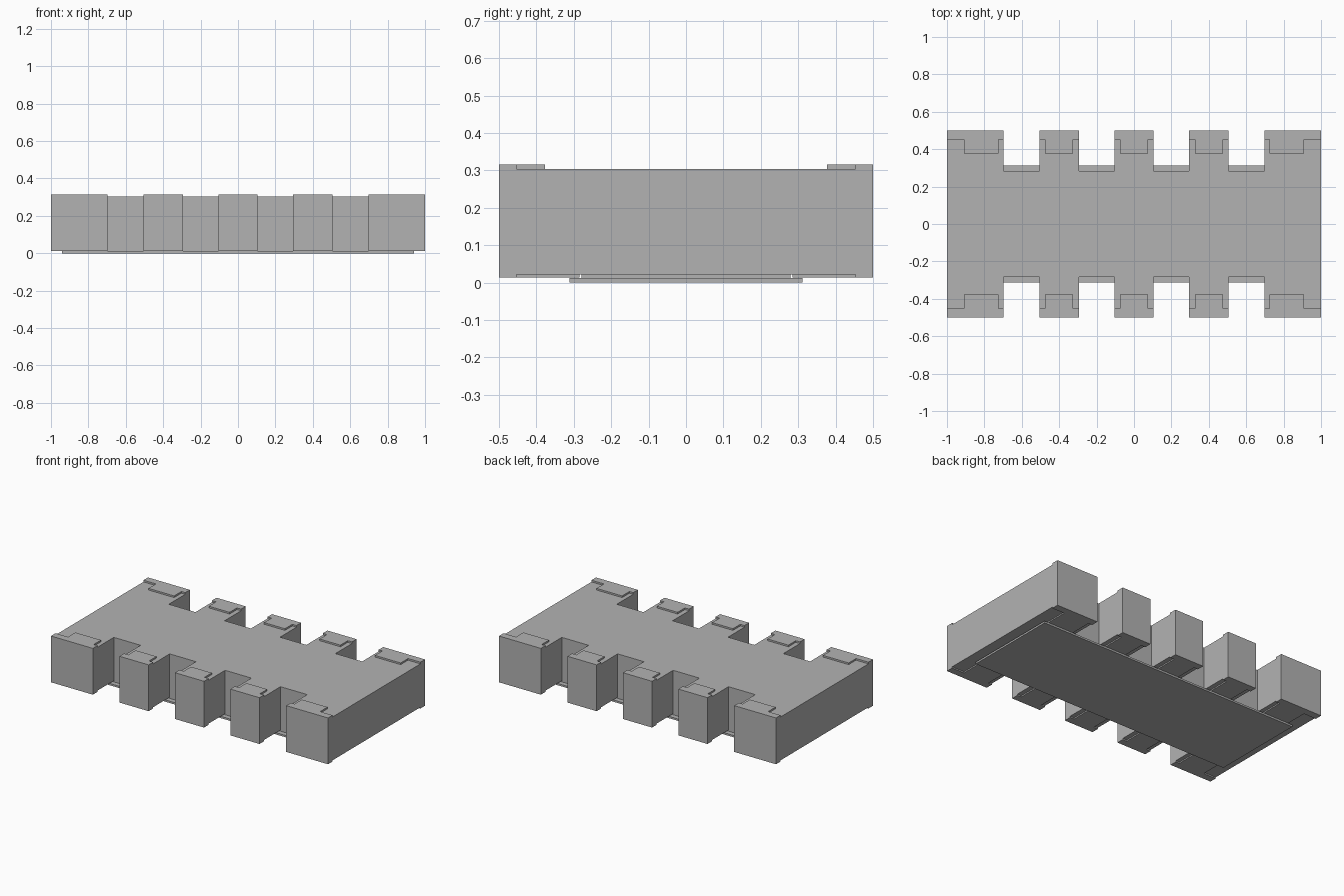
import bpy
import bmesh

if "Cube" in bpy.data.objects:
    bpy.data.objects.remove(bpy.data.objects["Cube"])

grey = bpy.data.materials.new("plain grey")
grey.use_nodes = True
colour = (0.45, 0.45, 0.45, 1)
grey.diffuse_color = colour
grey.node_tree.nodes["Principled BSDF"].inputs["Base Color"].default_value = colour


def prism(name, outline, z0, z1):
    """Extrude a closed xy outline from z0 to z1."""
    bm = bmesh.new()
    base = bm.faces.new([bm.verts.new((x, y, z0)) for x, y in outline])
    top = bmesh.ops.extrude_face_region(bm, geom=[base])["geom"]
    verts = [v for v in top if isinstance(v, bmesh.types.BMVert)]
    bmesh.ops.translate(bm, verts=verts, vec=(0, 0, z1 - z0))
    bmesh.ops.recalc_face_normals(bm, faces=bm.faces)
    mesh = bpy.data.meshes.new(name)
    bm.to_mesh(mesh)
    bm.free()
    mesh.materials.append(grey)
    ob = bpy.data.objects.new(name, mesh)
    bpy.context.collection.objects.link(ob)
    return ob


def rect(x0, x1, y0, y1):
    return [(x0, y0), (x1, y0), (x1, y1), (x0, y1)]


NOTCH_Y, CAP_Y, EDGE_Y = 0.283, 0.453, 0.5
BODY_Z, TERMINAL_Z = (0.021, 0.304), (0.013, 0.315)

# Tooth extents along x, each with the narrower tab that reaches inward
teeth = [(-1.0, -0.698, -0.91, -0.725)]
teeth += [(c - 0.105, c + 0.105, c - 0.075, c + 0.075) for c in (-0.4, 0, 0.4)]
teeth += [(0.698, 1.0, 0.725, 0.91)]

# Body with castellated long edges
edge = []
for x0, x1, _, _ in teeth:
    edge += [(x0, NOTCH_Y), (x0, CAP_Y), (x1, CAP_Y), (x1, NOTCH_Y)]
edge = edge[1:-1]
prism("body", edge + [(x, -y) for x, y in reversed(edge)], *BODY_Z)

# Wrapped terminals on both long edges
for side, s in (("back", 1), ("front", -1)):
    for i, (x0, x1, t0, t1) in enumerate(teeth, 1):
        outline = [(x0, EDGE_Y), (x0, CAP_Y), (t0, CAP_Y), (t0, 0.377),
                   (t1, 0.377), (t1, CAP_Y), (x1, CAP_Y), (x1, EDGE_Y)]
        prism(f"{side}_terminal_{i}", [(x, s * y) for x, y in outline], *TERMINAL_Z)
        prism(f"{side}_bottom_tab_{i}", rect(t0, t1, s * 0.285, s * 0.377),
              TERMINAL_Z[0], BODY_Z[0])

# Thin element layer and protective cover underneath
prism("element_layer", rect(-0.91, 0.91, -0.28, 0.28), 0.012, BODY_Z[0])
prism("bottom_cover", rect(-0.94, 0.94, -0.312, 0.312), 0, 0.012)
